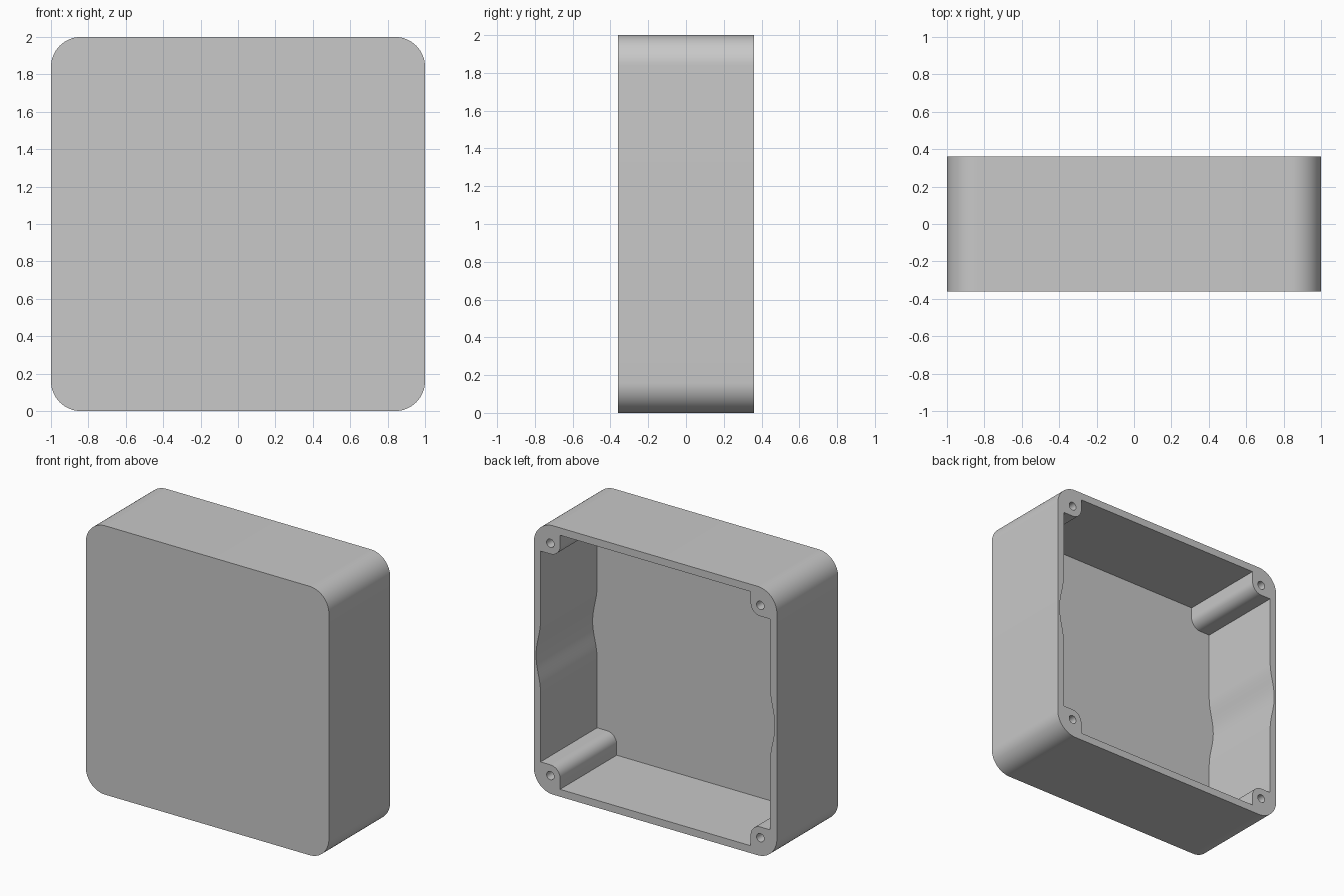
import bpy, bmesh
from math import sin, cos, pi, radians

if "Cube" in bpy.data.objects:
    bpy.data.objects.remove(bpy.data.objects["Cube"])

HALF, DEPTH = 1.0, 0.36        # half width, half depth
CORNER = 0.16                  # outer corner radius
INNER = 0.945                  # half width of the cavity
POST, POST_R = 0.864, 0.08     # screw post centre and radius

grey = bpy.data.materials.new("light_grey")
grey.use_nodes = True
grey.diffuse_color = (0.58, 0.58, 0.58, 1)
grey.node_tree.nodes["Principled BSDF"].inputs["Base Color"].default_value = (0.58, 0.58, 0.58, 1)


def arc(cx, cz, r, start, end, n):
    angles = [radians(start + (end - start) * i / n) for i in range(n + 1)]
    return [(cx + r * cos(a), cz + r * sin(a)) for a in angles]


def mirror_quadrant(quarter):
    """Complete an outline from its +x +z quarter."""
    half = quarter + [(-x, z) for x, z in reversed(quarter)]
    points = half + [(x, -z) for x, z in reversed(half)]
    return [p for i, p in enumerate(points)
            if abs(p[0] - points[i - 1][0]) + abs(p[1] - points[i - 1][1]) > 1e-5]


def prism(name, outline, y0, y1):
    """Extrude an x-z outline, centred on z = 1, from y0 to y1."""
    bm = bmesh.new()
    face = bm.faces.new([bm.verts.new((x, y0, z + HALF)) for x, z in outline])
    moved = bmesh.ops.extrude_face_region(bm, geom=[face])["geom"]
    bmesh.ops.translate(bm, vec=(0, y1 - y0, 0),
                        verts=[v for v in moved if isinstance(v, bmesh.types.BMVert)])
    bmesh.ops.recalc_face_normals(bm, faces=bm.faces)
    mesh = bpy.data.meshes.new(name)
    bm.to_mesh(mesh)
    bm.free()
    mesh.materials.append(grey)
    obj = bpy.data.objects.new(name, mesh)
    bpy.context.collection.objects.link(obj)
    return obj


# Outer body with rounded corners
c = HALF - CORNER
box = prism("enclosure_box", mirror_quadrant(arc(c, c, CORNER, 0, 90, 16)), -DEPTH, DEPTH)

# Cavity: shallow curved recess in each side wall, round screw posts in the corners
WAVE, DIP = 0.27, 0.037
steps = [WAVE * i / 16 for i in range(17)]
quarter = [(INNER + DIP * (1 + cos(pi * z / WAVE)) / 2, z) for z in steps]
quarter += [(INNER, POST - POST_R)]
quarter += arc(POST, POST, POST_R, 270, 180, 12)
quarter += [(POST - POST_R, INNER)]
cutters = [prism("cavity_cutter", mirror_quadrant(quarter), -0.305, DEPTH + 0.1)]

# Screw holes
for sx in (-1, 1):
    for sz in (-1, 1):
        ring = arc(sx * POST, sz * POST, 0.031, 0, 360, 24)[:-1]
        cutters.append(prism("screw_hole_cutter", ring, -0.1, DEPTH + 0.1))

bpy.context.view_layer.objects.active = box
for cutter in cutters:
    mod = box.modifiers.new("cut", "BOOLEAN")
    mod.operation = "DIFFERENCE"
    mod.solver = "EXACT"
    mod.object = cutter
    cutter.hide_render = True
    bpy.ops.object.modifier_apply(modifier=mod.name)
    bpy.data.objects.remove(cutter)

bpy.ops.object.select_all(action="DESELECT")
box.select_set(True)
bpy.ops.object.shade_smooth_by_angle(angle=radians(30))
